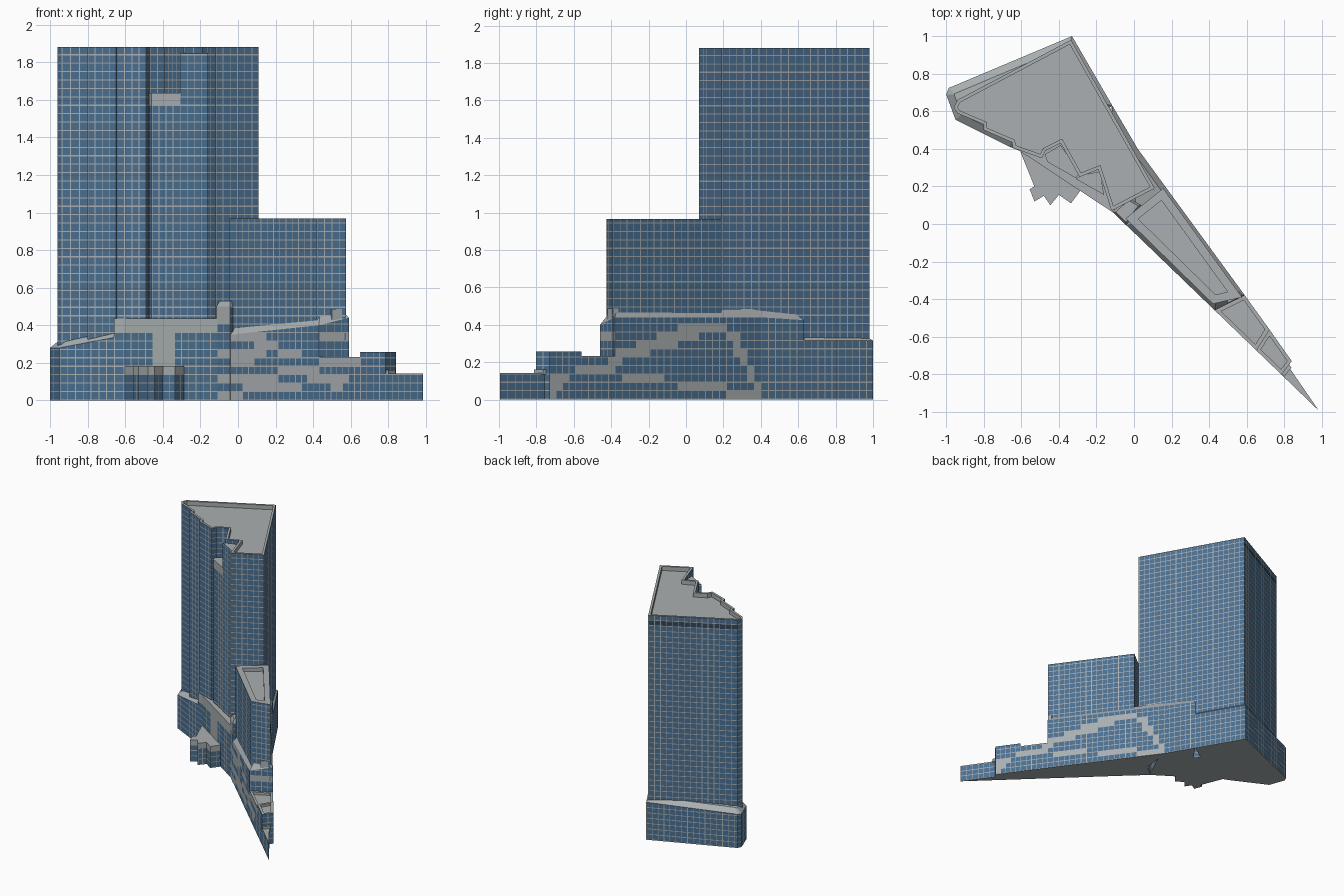
import bpy, bmesh, math
from mathutils import Vector

if "Cube" in bpy.data.objects:
    bpy.data.objects.remove(bpy.data.objects["Cube"])

FLOOR, BAY = 0.0448, 0.045        # storey height and window width
GLASS, FRAME, DARK = 0, 1, 2


def material(name, rgb):
    m = bpy.data.materials.new(name)
    m.diffuse_color = (*rgb, 1)
    m.use_nodes = True
    m.node_tree.nodes["Principled BSDF"].inputs["Base Color"].default_value = m.diffuse_color
    return m


MATS = [material("blue_glass", (0.07, 0.16, 0.28)),
        material("grey_cladding", (0.40, 0.43, 0.44)),
        material("dark_glass", (0.03, 0.06, 0.10))]


def inset(pts, d):
    """Mitred inward offset of a counter-clockwise outline."""
    out = []
    for i, p in enumerate(pts):
        a = (p - pts[i - 1]).normalized()
        b = (pts[(i + 1) % len(pts)] - p).normalized()
        na, nb = Vector((-a.y, a.x)), Vector((-b.y, b.x))
        out.append(p + (na + nb) * d / max(0.3, 1 + na.dot(nb)))
    return out


def cells(a, b, step, w):
    """Alternating frame / glass intervals between a and b."""
    n = max(1, round((b - a) / step))
    s = (b - a) / n
    for i in range(n):
        c = a + i * s
        yield c, c + w, True
        yield c + w, c + s, False
    

def block(name, outline, top, z0=0.0, skirt=None, parapet=None, mask=None):
    """Glazed prism. Top is one height or one per corner; skirt = (inset, rise)
    makes a sloping roof edge, parapet = (thickness, depth) a sunken roof."""
    pts = [Vector(p) for p in outline]
    tops = list(top) if isinstance(top, (list, tuple)) else [top] * len(pts)
    if sum(p.x * q.y - q.x * p.y for p, q in zip(pts, pts[1:] + pts[:1])) < 0:
        pts.reverse()
        tops.reverse()
    n = len(pts)
    bm = bmesh.new()

    def face(cs, mat):
        keep = []
        for c in cs:
            c = Vector(c)
            if all((c - k).length > 1e-5 for k in keep):
                keep.append(c)
        if len(keep) > 2:
            bm.faces.new([bm.verts.new(c) for c in keep]).material_index = mat

    # curtain walls: a grid of window panes and mullions on every side
    for i in range(n):
        p, q, ta, tb = pts[i], pts[(i + 1) % n], tops[i], tops[(i + 1) % n]
        d = q - p
        L = d.length
        nrm = Vector((d.y, -d.x)) / L
        rows = math.ceil((max(ta, tb) - z0) / FLOOR - 0.01)
        for u0, u1, fu in cells(0, L, BAY, 0.005):
            a, b = p + d * (u0 / L), p + d * (u1 / L)
            ha, hb = ta + (tb - ta) * u0 / L, ta + (tb - ta) * u1 / L
            for v0, v1, fv in cells(z0, z0 + rows * FLOOR, FLOOR, 0.006):
                m = FRAME if fu or fv else GLASS
                mid = (a + b) / 2
                if mask:
                    m = mask(mid, (v0 + v1) / 2, nrm, m, (u0 + u1) / 2 / L)
                face([(*a, min(v0, ha)), (*b, min(v0, hb)),
                      (*b, min(v1, hb)), (*a, min(v1, ha))], m)
    # roof and underside
    ring = [Vector((*p, t)) for p, t in zip(pts, tops)]

    def loft(r0, r1):
        for i in range(n):
            j = (i + 1) % n
            face([r0[i], r0[j], r1[j], r1[i]], FRAME)
        return r1
    if skirt:
        ring = loft(ring, [Vector((*p, t + skirt[1]))
                           for p, t in zip(inset(pts, skirt[0]), tops)])
    if parapet:
        ring = loft(ring, [Vector((*p, t)) for p, t in zip(inset(pts, parapet[0]), tops)])
        ring = loft(ring, [v - Vector((0, 0, parapet[1])) for v in ring])
    face(ring, FRAME)
    face([(*p, z0) for p in reversed(pts)], FRAME)
    bmesh.ops.remove_doubles(bm, verts=bm.verts, dist=1e-5)
    me = bpy.data.meshes.new(name)
    bm.to_mesh(me)
    bm.free()
    for m in MATS:
        me.materials.append(m)
    ob = bpy.data.objects.new(name, me)
    bpy.context.collection.objects.link(ob)
    return ob


# stepped grey cladding bands on the podium, one entry per storey
EAST = [[(.21, .41), (-.73, -.68)], [(-.05, .22), (.35, .40), (-.73, -.66)],
        [(-.35, -.10), (.33, .38), (-.72, -.63)], [(-.60, -.37), (.32, .37)],
        [(-.42, -.35), (.29, .34)], [(-.36, -.21), (.27, .32)],
        [(-.27, -.05), (.25, .29)], [(-.15, .07), (.23, .28)], [(-.05, .22)], []]
FRONT = [[(-.12, .04)], [(.04, .35), (.50, .57)], [(-.12, .20), (.38, .58)],
         [(.20, .42)], [(-.05, .10), (.43, .65)], [(-.12, .14), (.22, .33)],
         [(.10, .22)], [(-.04, .15), (.42, .60)], [], [(-.12, -.04)]]


def bands(p, z, nrm, m, u):
    table, c = (EAST, p.y) if nrm.x > 0 and nrm.y > 0 else (FRONT, p.x)
    row = min(int(z / FLOOR), 9)
    return FRAME if any(a < c < b for a, b in table[row]) else m


def entrance_cladding(p, z, nrm, m, u):
    return FRAME if z > 0.36 or -0.47 < p.x < -0.33 else m


def tower_mask(p, z, nrm, m, u):
    if nrm.x < -0.2 and nrm.y > 0.5 and m == GLASS:
        if 1.79 < z < 1.84 or 0.44 < u < 0.49:
            return DARK
    return m


Z4 = FLOOR * 4
# tall tower with sawtooth front, and the two filled notches
block("tall_tower", [(-.335, .98), (-.94, .66), (-.96, .62), (-.94, .59), (-.80, .53),
                     (-.80, .50), (-.65, .435), (-.645, .405), (-.49, .35), (-.47, .39),
                     (-.39, .43), (-.29, .25), (-.19, .29), (-.12, .07), (.11, .19)],
      1.88, Z4, parapet=(.018, .035), mask=tower_mask)
block("tower_notch_bay", [(-.475, .37), (-.46, .33), (-.31, .245), (-.29, .27), (-.39, .42)],
      1.635, Z4, mask=lambda p, z, nr, m, u: FRAME if z > 1.59 else m)
block("tower_corner_bay", [(-.31, .24), (-.16, .155), (-.18, .28), (-.28, .26)],
      1.85, Z4)

# lower tower
block("low_tower", [(-.045, .03), (.42, -.425), (.575, -.39), (.155, .19)],
      .967, Z4, parapet=(.045, .03))

# podium
block("west_podium", [(-.33, 1.0), (-.96, .735), (-.985, .725), (-1.0, .69), (-.95, .555),
                      (-.66, .41), (-.3, .5), (-.115, .63)],
      [.315, .285, .28, .28, .28, .335, .335, .315], skirt=(.04, .035))
block("entrance_podium", [(-.66, .41), (-.61, .39), (-.11, .06), (0, .3), (-.3, .6)],
      .437, mask=entrance_cladding)
block("east_podium", [(-.115, .63), (-.2, .5), (0, .3), (-.04, -.007),
                      (.43, -.46), (.59, -.38), (.02, .4)],
      [.425, .425, .425, .35, .40, .44, .44], skirt=(.03, .045), mask=bands)
block("link_pier", [(-.115, .065), (-.042, -.008), (.04, .1), (-.03, .14)],
      .50, skirt=(.012, .03), mask=bands)
block("podium_corner_cap", [(.50, -.42), (.575, -.385), (.56, -.36), (.49, -.39)],
      .487, FLOOR * 9, mask=lambda *a: FRAME)

# stepping tail of the podium
block("tail_step_upper", [(.43, -.46), (.65, -.672), (.72, -.56), (.59, -.38)],
      .232, parapet=(.02, .02), mask=bands)
block("tail_step_lower", [(.65, -.672), (.785, -.802), (.84, -.73), (.72, -.56)],
      .258, parapet=(.02, .02), mask=bands)
block("tail_joint", [(.77, -.785), (.80, -.812), (.838, -.765), (.82, -.74)],
      .162, FLOOR * 3, mask=lambda *a: FRAME)
block("tail_point", [(.785, -.802), (.985, -.995), (.82, -.755)], .142,
      mask=lambda p, z, nr, m, u: FRAME if z > .13 else m)

# faceted entrance porch
block("entrance_porch", [(-.605, .385), (-.53, .20), (-.555, .185), (-.53, .12), (-.48, .15),
                         (-.445, .10), (-.40, .155), (-.335, .11), (-.28, .185), (-.35, .3)],
      .182, mask=lambda p, z, nr, m, u: FRAME if z > .135 else m)
